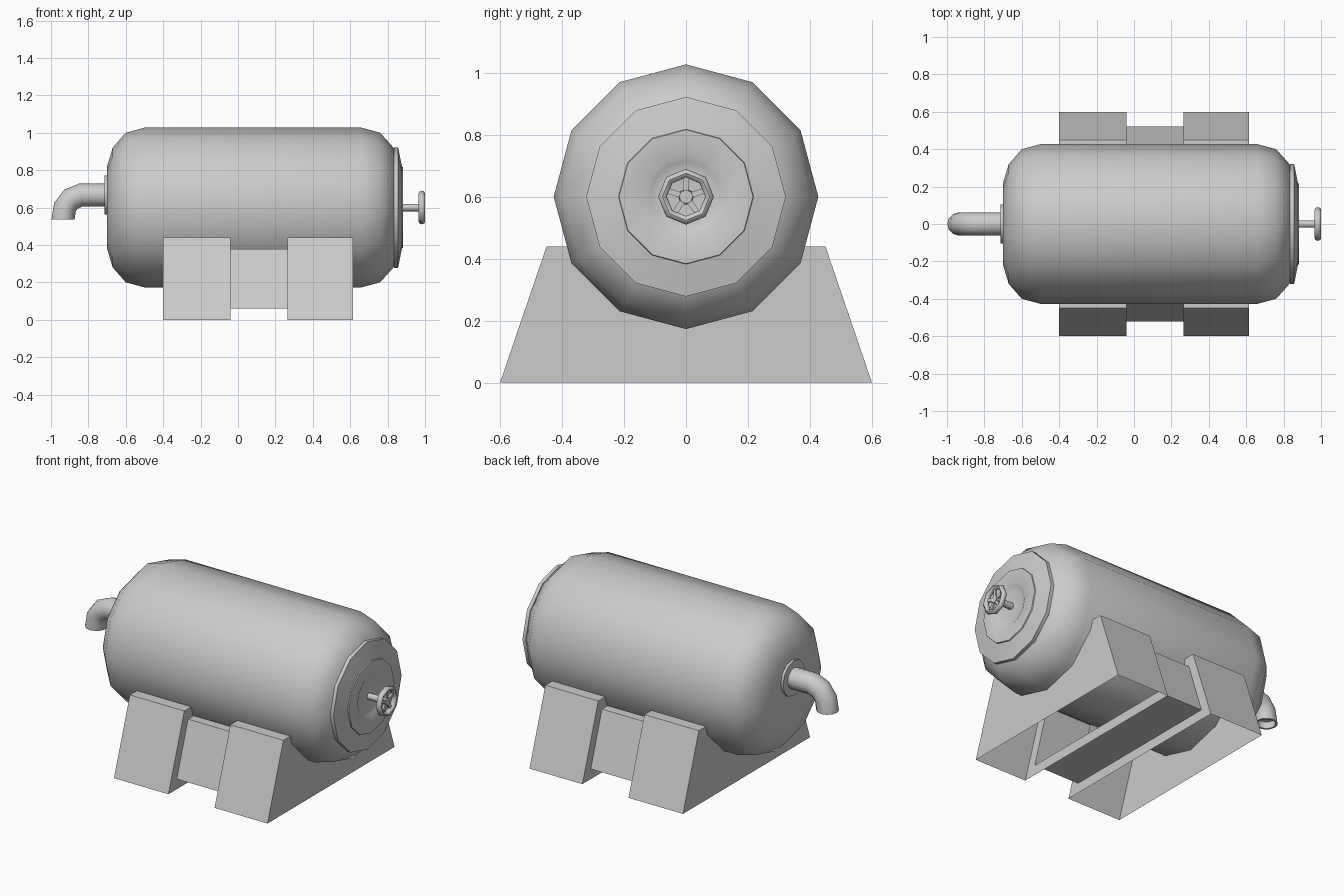
import bpy, bmesh
from math import sin, cos, pi, tau, radians
from mathutils import Vector, Matrix

if "Cube" in bpy.data.objects:
    bpy.data.objects.remove(bpy.data.objects["Cube"])


def finish(name, bm, angle=None):
    bmesh.ops.recalc_face_normals(bm, faces=bm.faces)
    me = bpy.data.meshes.new(name)
    bm.to_mesh(me)
    bm.free()
    ob = bpy.data.objects.new(name, me)
    bpy.context.collection.objects.link(ob)
    if angle:
        bpy.ops.object.select_all(action='DESELECT')
        ob.select_set(True)
        bpy.context.view_layer.objects.active = ob
        bpy.ops.object.shade_smooth_by_angle(angle=radians(angle))
    return ob


def loft(bm, rings, closed=False, caps=(True, True)):
    """Skin equal-length closed rings of points."""
    vs = [[bm.verts.new(p) for p in ring] for ring in rings]
    if closed:
        vs.append(vs[0])
    n = len(rings[0])
    for a, b in zip(vs, vs[1:]):
        for i in range(n):
            j = (i + 1) % n
            bm.faces.new((a[i], a[j], b[j], b[i]))
    if not closed:
        if caps[0]:
            bm.faces.new(vs[0])
        if caps[1]:
            bm.faces.new(vs[-1])


def lathe(name, profile, z, sides, closed=False, caps=(True, True), angle=40):
    """Revolve (x, radius) points about a horizontal axis at height z."""
    bm = bmesh.new()
    loft(bm, [[(x, r * sin(tau * i / sides), z + r * cos(tau * i / sides))
               for i in range(sides)] for x, r in profile], closed, caps)
    return finish(name, bm, angle)


AXIS = 0.6

# Tank body
lathe("tank_body", [(-0.70, 0.22), (-0.67, 0.32), (-0.60, 0.40), (-0.50, 0.427),
                    (0.66, 0.427), (0.76, 0.40), (0.845, 0.305)], AXIS, 12, angle=45)

# End lid with a shallow dished centre
lathe("end_lid", [(0.835, 0.322), (0.856, 0.322), (0.877, 0.218), (0.883, 0.216),
                  (0.883, 0.135), (0.872, 0.115), (0.867, 0.09)], AXIS, 12)

# Valve stem and hub
lathe("valve_stem", [(0.86, 0.02), (0.975, 0.02)], AXIS, 8, angle=50)
lathe("valve_hub", [(0.97, 0.026), (0.99, 0.022)], AXIS, 8, angle=50)

# Handwheel rim
lathe("handwheel_rim", [(0.983 + 0.017 * cos(tau * k / 8), 0.076 + 0.014 * sin(tau * k / 8))
                        for k in range(8)], AXIS, 8, closed=True, angle=50)

# Handwheel spokes
bm = bmesh.new()
for k in range(5):
    m = (Matrix.Translation((0.981, 0, AXIS)) @ Matrix.Rotation(tau * k / 5, 4, 'X')
         @ Matrix.Translation((0, 0, 0.04)) @ Matrix.Diagonal((0.012, 0.018, 0.064, 1)))
    bmesh.ops.create_cube(bm, size=1, matrix=m)
finish("handwheel_spokes", bm)

# Outlet flange
lathe("outlet_flange", [(-0.69, 0.105), (-0.715, 0.105)], 0.667, 12)

# Outlet pipe bending down, with a recessed mouth
path = [(-0.70, 0.667, 0), (-0.84, 0.667, 8), (-0.893, 0.645, 35),
        (-0.925, 0.602, 68), (-0.936, 0.535, 90)]
R = 0.062
stations = [(x, z, a, R) for x, z, a in path]
stations += [(-0.936, 0.535, 90, 0.05), (-0.936, 0.575, 90, 0.05)]
bm = bmesh.new()
rings = []
for x, z, a, r in stations:
    up = Vector((-sin(radians(a)), 0, cos(radians(a))))
    rings.append([Vector((x, 0, z)) + r * (cos(tau * i / 12) * up + sin(tau * i / 12) * Vector((0, 1, 0)))
                  for i in range(12)])
loft(bm, rings)
finish("outlet_pipe", bm, 45)

# Cradle: two hollow saddles, open underneath, joined by a smaller box brace
saddle = [(-0.60, 0.0), (-0.45, 0.44), (0.45, 0.44), (0.60, 0.0)]
brace = [(-0.52, 0.06), (-0.415, 0.378), (0.415, 0.378), (0.52, 0.06)]
bm = bmesh.new()
loft(bm, [[(x, y, z) for y, z in sec] for x, sec in
          [(-0.40, saddle), (-0.04, saddle), (-0.04, brace),
           (0.265, brace), (0.265, saddle), (0.615, saddle)]])
bmesh.ops.recalc_face_normals(bm, faces=bm.faces)
bottoms = [f for f in bm.faces if all(v.co.z < 0.001 for v in f.verts)]
bmesh.ops.delete(bm, geom=bottoms, context='FACES_ONLY')
finish("support_cradle", bm)
